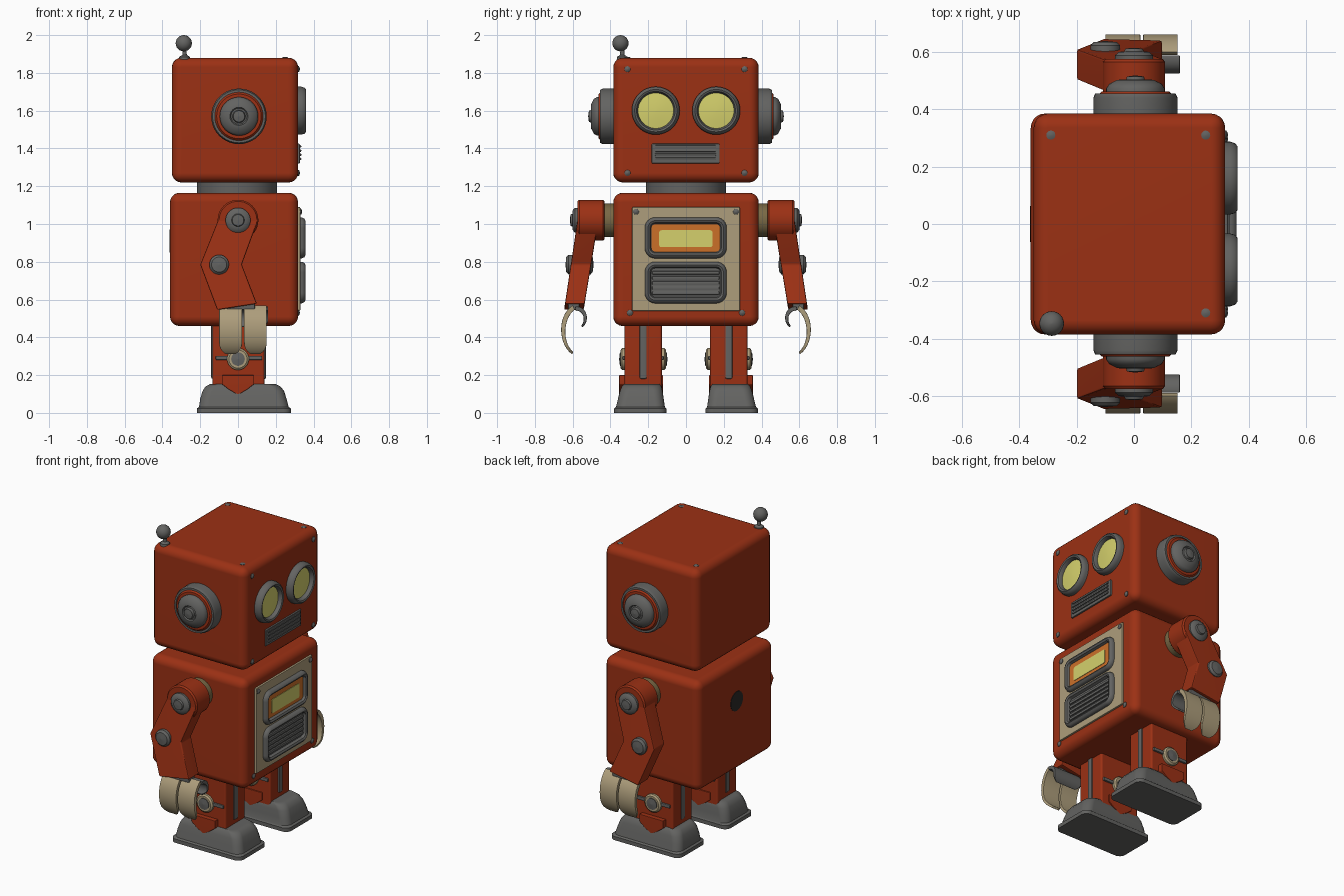
import bpy, bmesh, math
from mathutils import Vector

if "Cube" in bpy.data.objects:
    bpy.data.objects.remove(bpy.data.objects["Cube"])


def material(name, r, g, b):
    m = bpy.data.materials.new(name)
    m.diffuse_color = (r, g, b, 1)
    m.use_nodes = True
    m.node_tree.nodes["Principled BSDF"].inputs["Base Color"].default_value = m.diffuse_color
    return m


RED = material("red paint", 0.33, 0.030, 0.007)
GREY = material("grey metal", 0.125, 0.125, 0.12)
YELLOW = material("yellow glass", 0.66, 0.63, 0.15)
TAN = material("tan metal", 0.42, 0.34, 0.20)
OLIVE = material("olive brass", 0.19, 0.14, 0.06)
ORANGE = material("orange screen", 0.60, 0.16, 0.022)
DARK = material("dark hole", 0.025, 0.022, 0.02)


def put(a, b, h, axis):
    return Vector({"X": (h, a, b), "Y": (a, h, b), "Z": (a, b, h)}[axis])


def loft(name, rings, mat, bevel=0.0, seg=3, mirror=False):
    """Skin closed rings into a capped solid; optionally bevel and mirror over y = 0."""
    bm = bmesh.new()
    vs = [[bm.verts.new(p) for p in ring] for ring in rings]
    n = len(vs[0])
    for r, s in zip(vs, vs[1:]):
        for i in range(n):
            bm.faces.new((r[i], r[(i + 1) % n], s[(i + 1) % n], s[i]))
    bm.faces.new(vs[0])
    bm.faces.new(vs[-1])
    bmesh.ops.recalc_face_normals(bm, faces=bm.faces)
    if bevel:
        sharp = [e for e in bm.edges if e.calc_face_angle(0) > 0.6]
        bmesh.ops.bevel(bm, geom=sharp, offset=bevel, segments=seg, profile=0.5, affect="EDGES")
    for f in bm.faces:
        f.smooth = True
    me = bpy.data.meshes.new(name)
    bm.to_mesh(me)
    bm.free()
    me.set_sharp_from_angle(angle=math.radians(38))
    me.materials.append(mat)
    ob = bpy.data.objects.new(name, me)
    bpy.context.collection.objects.link(ob)
    if mirror:
        mod = ob.modifiers.new("Mirror", "MIRROR")
        mod.use_axis = (False, True, False)
        mod.use_mirror_merge = False
    ob.modifiers.new("Weighted", "WEIGHTED_NORMAL").keep_sharp = True
    return ob


def box(name, x, y, z, mat, bevel=0.0, seg=3, mirror=False):
    rings = [[Vector((x[i], y[j], h)) for i, j in ((0, 0), (1, 0), (1, 1), (0, 1))] for h in z]
    return loft(name, rings, mat, bevel, seg, mirror)


def lathe(name, profile, centre, axis, mat, mirror=False, n=40):
    """profile is (radius, height along axis)."""
    rings = [[put(centre[0] + r * math.cos(2 * math.pi * i / n),
                  centre[1] + r * math.sin(2 * math.pi * i / n), h, axis) for i in range(n)]
             for r, h in profile]
    return loft(name, rings, mat, mirror=mirror)


def rounded(x, y, r, k=6):
    """Rounded rectangle outline in 2D."""
    pts = []
    for q, (cx, cy) in enumerate(((x[1] - r, y[1] - r), (x[0] + r, y[1] - r),
                                  (x[0] + r, y[0] + r), (x[1] - r, y[0] + r))):
        for i in range(k + 1):
            a = math.pi / 2 * (q + i / k)
            pts.append((cx + r * math.cos(a), cy + r * math.sin(a)))
    return pts


def rivet(name, centre, axis, h, d=0.008, r=0.016, mirror=True):
    lathe(name, [(r, h - d), (r, h + d * .4), (r * .6, h + d), (.001, h + d * 1.2)],
          centre, axis, GREY, mirror, 12)


# Head, neck, body
box("head", (-0.35, 0.318), (-0.385, 0.385), (1.22, 1.88), RED, 0.05, 5)
box("body", (-0.36, 0.318), (-0.385, 0.385), (0.46, 1.165), RED, 0.05, 5)
lathe("neck", [(0.212, 1.14), (0.212, 1.24)], (-0.005, 0), "Z", GREY, n=48)

# Antenna
lathe("antenna_stem", [(.03, 1.87), (.028, 1.885), (.012, 1.895), (.010, 1.93)],
      (-0.283, -0.337), "Z", GREY, n=16)
lathe("antenna_ball", [(max(.001, .043 * math.sin(math.pi * i / 12)), 1.957 - .043 * math.cos(math.pi * i / 12))
                       for i in range(13)], (-0.287, -0.347), "Z", GREY, n=24)

# Ears
ear = (0.005, 1.57)
lathe("ear_base", [(.147, .37), (.147, .44), (.140, .455), (.128, .455), (.128, .40)], ear, "Y", GREY, True)
lathe("ear_disc", [(.130, .38), (.130, .448), (.118, .462), (.06, .464)], ear, "Y", RED, True)
lathe("ear_dome", [(.102, .45), (.102, .472), (.092, .488), (.065, .502), (.048, .504), (.042, .496),
                   (.034, .498), (.030, .514), (.001, .518)], ear, "Y", GREY, True)

# Eyes and mouth
eye = (0.16, 1.60)
lathe("eye_ring", [(.127, .30), (.127, .335), (.122, .352), (.112, .360), (.102, .356), (.094, .340), (.094, .31)],
      eye, "X", GREY, True, 48)
lathe("eye_lens", [(.096, .31), (.096, .332), (.05, .337), (.001, .338)], eye, "X", YELLOW, True, 48)
box("mouth", (0.30, 0.328), (-0.182, 0.178), (1.32, 1.425), GREY, 0.006, 2)
for i in range(4):
    z = 1.338 + 0.022 * i
    box("mouth_slat", (0.32, 0.335), (-0.165, 0.16), (z, z + 0.013), GREY, 0.004, 2)

# Chest panel with screen and grille
box("chest_panel", (0.30, 0.330), (-0.285, 0.285), (0.54, 1.09), TAN, 0.006, 2)


def frame(name, y, z):
    rings = []
    for inset, x in ((0, .31), (0, .338), (.006, .351), (.017, .357), (.028, .351), (.034, .334)):
        pts = rounded((y[0] + inset, y[1] - inset), (z[0] + inset, z[1] - inset), .055 - inset)
        rings.append([Vector((x, a, b)) for a, b in pts])
    loft(name, rings, GREY)


def plate(name, y, z, x, r, mat):
    pts = rounded(y, z, r)
    loft(name, [[Vector((h, a, b)) for a, b in pts] for h in x], mat)


frame("screen_frame", (-0.218, 0.215), (0.818, 1.035))
frame("grille_frame", (-0.218, 0.215), (0.58, 0.80))
plate("screen", (-0.183, 0.180), (0.853, 1.0), (0.331, 0.337), 0.022, ORANGE)
plate("screen_window", (-0.142, 0.14), (0.877, 0.967), (0.334, 0.340), 0.012, YELLOW)
for i in range(5):
    z = 0.625 + 0.027 * i
    box("grille_slat", (0.325, 0.343), (-0.18, 0.177), (z, z + 0.018), GREY, 0.005, 2)

# Rivets and back keyhole
for z in (1.27, 1.82):
    rivet("face_rivet", (0.31, z), "X", 0.318)
for z in (0.53, 1.065):
    rivet("panel_rivet", (0.297 if z < 1 else 0.265, z), "X", 0.318 if z < 1 else 0.33)
for x, y in ((-0.29, 0.31), (0.25, 0.31), (0.25, -0.31)):
    rivet("top_rivet", (x, y), "Z", 1.88, 0.004, mirror=False)
lathe("back_keyhole", [(.062, -.355), (.062, -.362)], (0, 0.91), "X", DARK)

# Shoulders
joint = (0, 1.02)
lathe("shoulder_collar", [(.088, .37), (.088, .45)], joint, "Y", OLIVE, True)
lathe("shoulder_cap", [(.10, .432), (.108, .44), (.108, .565), (.10, .575)], joint, "Y", RED, True)
lathe("shoulder_bolt", [(.066, .56), (.066, .588), (.052, .600), (.034, .602), (.030, .612), (.001, .614)],
      joint, "Y", GREY, True)

# Bent arms: side outline leaning outwards towards the hand
outline = [(.106 * math.cos(a), 1.02 + .106 * math.sin(a)) for a in (math.pi * i / 12 for i in range(13))]
outline += [(-.20, .785), (-.11, .545), (.10, .578), (.02, .785)]
sides = [[Vector((x, y0 + k * (.95 - z), z)) for x, z in outline] for y0, k in ((.475, .165), (.585, .15))]
loft("arm", sides, RED, 0.008, 2, True)
lathe("elbow_pin", [(.001, .490), (.035, .492), (.052, .505), (.052, .622), (.040, .634), (.001, .638)],
      (-0.10, 0.785), "Y", GREY, True, 28)


# Claw hands
def claw(name, centre, radii, a0, a1, x, t, mat, tip):
    rings, n = [], 14
    for i in range(n + 1):
        f = i / n
        a = math.radians(a0 + (a1 - a0) * f)
        end = max(0, (f - .72) / .28) ** 2 * tip
        w = t * (1 - .7 * max(0, f - .3))
        ring = []
        for xx, d in ((x[0] + end, -w), (x[1] - end, -w), (x[1] - end, w), (x[0] + end, w)):
            ring.append(Vector((xx, centre[0] + (radii[0] + d) * math.cos(a),
                                centre[1] + (radii[1] + d) * math.sin(a))))
        rings.append(ring)
    loft(name, rings, mat, 0.003, 2, True)


for x in ((-0.10, 0.022), (0.032, 0.152)):
    claw("finger", (0.555, 0.435), (0.095, 0.135), 66, -62, x, 0.013, TAN, 0.035)
claw("thumb", (0.578, 0.50), (0.045, 0.052), 80, 235, (-0.04, 0.16), 0.011, GREY, 0.03)
box("wrist", (-0.06, 0.09), (0.565, 0.625), (0.545, 0.60), GREY, 0.008, 2, True)

# Legs, rods and knees
box("leg", (-0.135, 0.14), (0.128, 0.325), (0.09, 0.48), RED, 0.012, 3, True)
for x in ((-0.142, -0.12), (0.12, 0.149)):
    box("leg_rod", x, (0.208, 0.245), (0.18, 0.47), GREY, 0.008, 2, True)
knee = (0, 0.285)
lathe("knee_ring", [(.048, .106), (.058, .114), (.058, .338), (.048, .346)], knee, "Y", TAN, True, 28)
lathe("knee_bolt", [(.001, .098), (.036, .102), (.036, .350), (.001, .354)], knee, "Y", GREY, True, 24)
box("knee_band", (-0.118, 0.128), (0.117, 0.336), (0.28, 0.302), GREY, 0.005, 2, True)

# Feet
sections = []
for x0, x1, y0, y1, z, r in ((-.217, .280, .104, .380, 0, .04), (-.217, .280, .104, .380, .024, .04),
                             (-.206, .268, .112, .370, .032, .05), (-.200, .257, .118, .360, .075, .05),
                             (-.188, .244, .124, .350, .115, .05), (-.172, .225, .130, .340, .140, .05),
                             (-.145, .195, .142, .326, .154, .045)):
    sections.append([Vector((a, b, z)) for a, b in rounded((x0, x1), (y0, y1), r)])
foot = loft("foot", sections, GREY, mirror=True)
# Ankle tongue where the red leg shows on the foot sides
tongue = [(-.085, .152), (-.05, .125), (0, .095), (.05, .125), (.085, .152), (.085, .20), (-.085, .20)]
loft("ankle", [[Vector((x, y, z)) for x, z in tongue] for y in (.121, .354)], RED, 0.004, 2, True)
